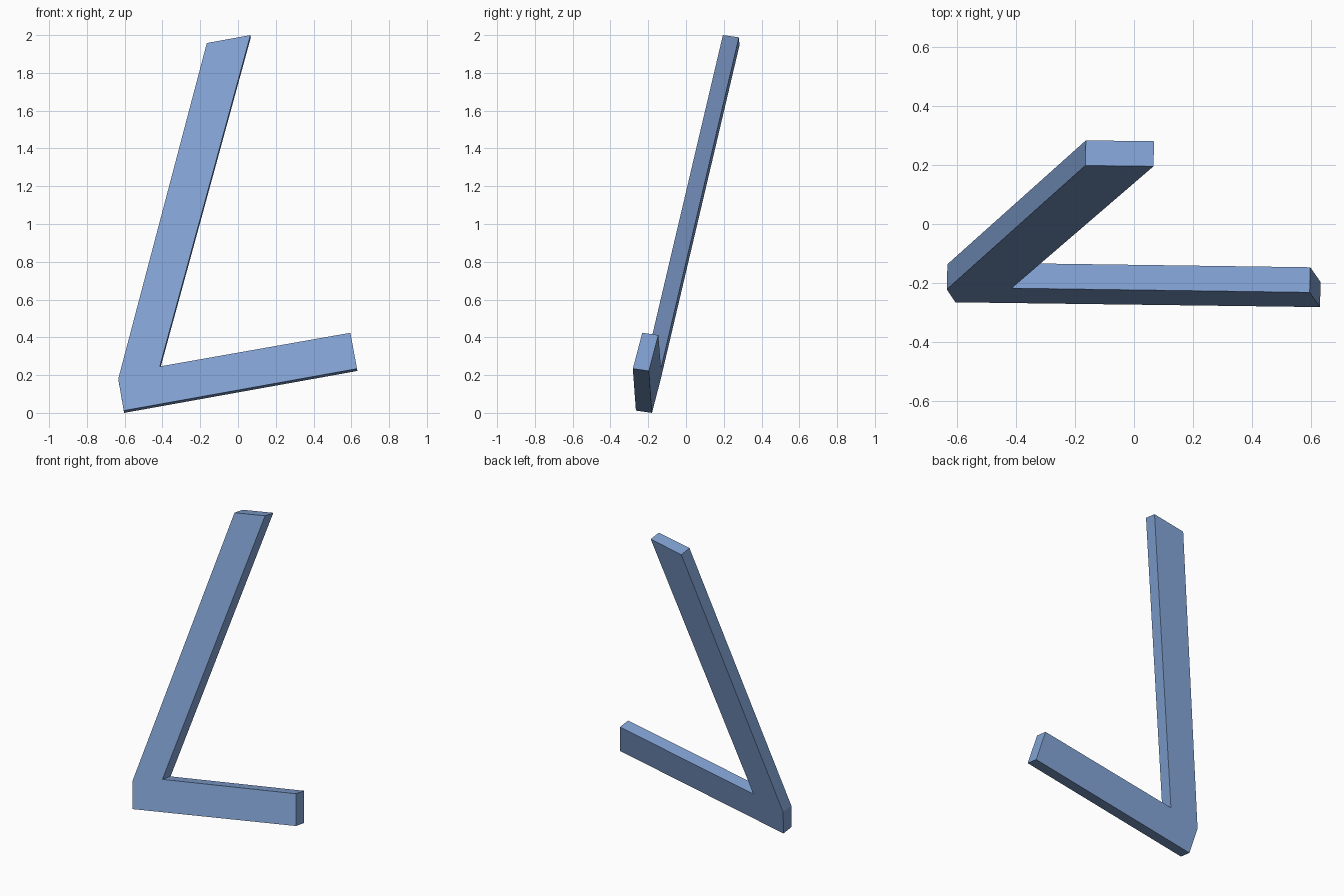
import bpy
import bmesh
from mathutils import Vector

if "Cube" in bpy.data.objects:
    bpy.data.objects.remove(bpy.data.objects["Cube"])

# L-shaped outline of the front face as seen from the front (x, z)
outline = [(-0.605, 0.012), (0.63, 0.234), (0.595, 0.424), (-0.414, 0.246),
           (0.066, 2.0), (-0.165, 1.958), (-0.634, 0.18)]
thickness = Vector((0.002, 0.085, -0.012))


def on_tilted_plane(x, z):
    return Vector((x, -0.3035 - 0.0583 * x + 0.2513 * z, z))


# Leaning angled bracket: tilted profile extruded along its thickness
bm = bmesh.new()
face = bm.faces.new([bm.verts.new(on_tilted_plane(x, z)) for x, z in outline])
extruded = bmesh.ops.extrude_face_region(bm, geom=[face], use_keep_orig=True)
back = [v for v in extruded["geom"] if isinstance(v, bmesh.types.BMVert)]
bmesh.ops.translate(bm, verts=back, vec=thickness)
bmesh.ops.recalc_face_normals(bm, faces=bm.faces)

mesh = bpy.data.meshes.new("angled_bracket")
bm.to_mesh(mesh)
bm.free()
bracket = bpy.data.objects.new("angled_bracket", mesh)
bpy.context.collection.objects.link(bracket)

# Blue finish
blue = bpy.data.materials.new("blue_finish")
blue.diffuse_color = (0.22, 0.36, 0.65, 1.0)
blue.use_nodes = True
blue.node_tree.nodes["Principled BSDF"].inputs["Base Color"].default_value = blue.diffuse_color
mesh.materials.append(blue)
